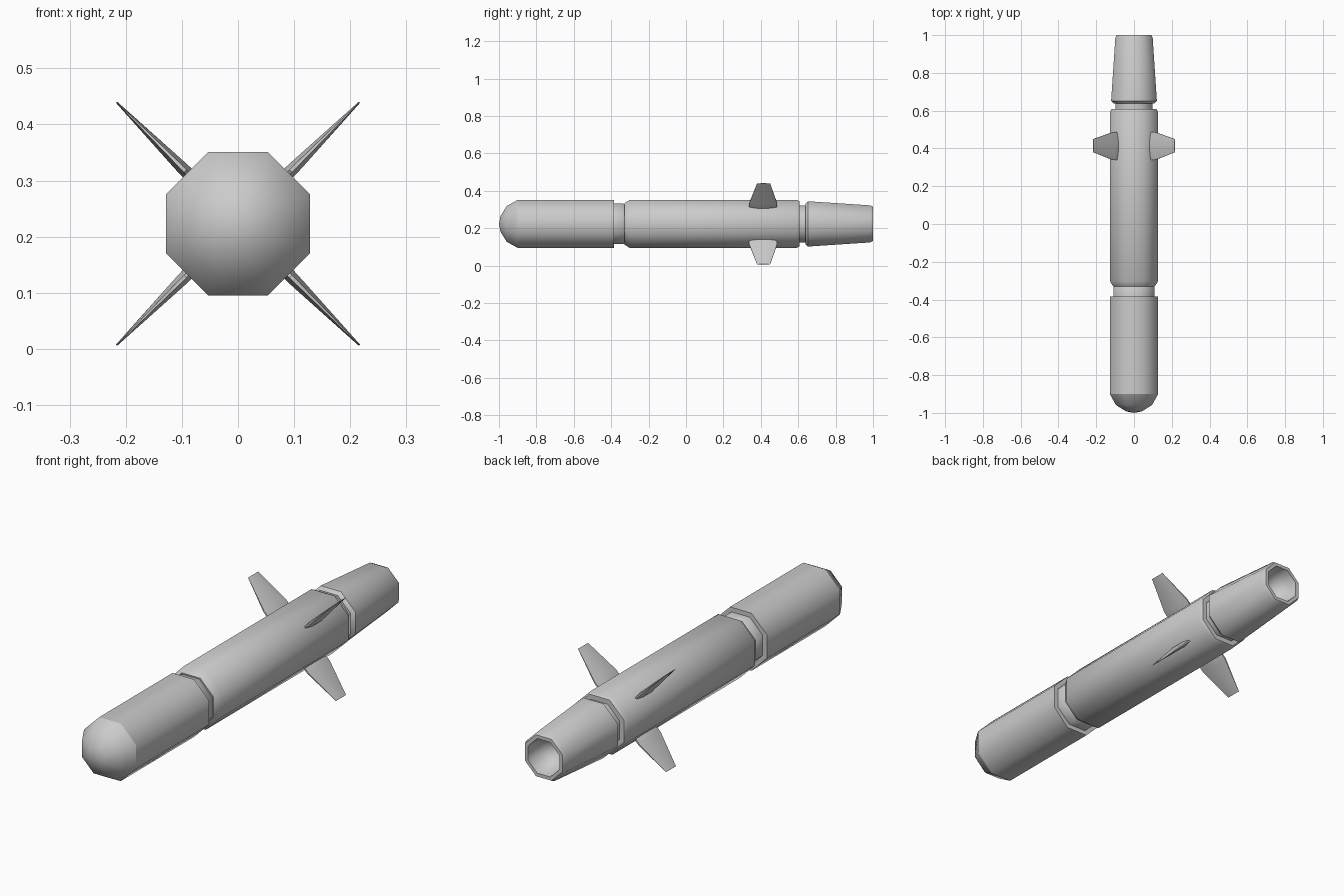
import bpy, math
from mathutils import Matrix

if "Cube" in bpy.data.objects:
    bpy.data.objects.remove(bpy.data.objects["Cube"])

CZ = 0.223                      # height of the long axis
K = 1 / math.cos(math.pi / 8)   # apothem -> corner radius
SIDES = 8


def make(name, verts, faces, angle):
    me = bpy.data.meshes.new(name)
    me.from_pydata(verts, [], faces)
    ob = bpy.data.objects.new(name, me)
    bpy.context.collection.objects.link(ob)
    bpy.ops.object.select_all(action='DESELECT')
    ob.select_set(True)
    bpy.context.view_layer.objects.active = ob
    bpy.ops.object.mode_set(mode='EDIT')
    bpy.ops.mesh.select_all(action='SELECT')
    bpy.ops.mesh.normals_make_consistent(inside=False)
    bpy.ops.object.mode_set(mode='OBJECT')
    bpy.ops.object.shade_smooth_by_angle(angle=math.radians(angle))
    return ob


def lathe(name, profile, angle=47):
    """Octagonal body of revolution along y; profile is (y, apothem)."""
    verts, faces, rings = [], [], []
    for y, r in profile:
        n = 1 if r == 0 else SIDES
        rings.append(list(range(len(verts), len(verts) + n)))
        for i in range(n):
            a = 2 * math.pi * (i + 0.5) / SIDES
            verts.append((r * K * math.cos(a), y, CZ + r * K * math.sin(a)))
    for a, b in zip(rings, rings[1:]):
        for i in range(SIDES):
            j = (i + 1) % SIDES
            q = [a[i % len(a)], a[j % len(a)], b[j % len(b)], b[i % len(b)]]
            faces.append(list(dict.fromkeys(q)))
    return make(name, verts, faces, angle)


# Rounded nose cap and front section (split so the seam stays crisp)
lathe("nose_cap", [(-1.0, 0), (-0.992, 0.042), (-0.958, 0.096), (-0.9, 0.128)])
lathe("front_section", [(-0.9, 0.128), (-0.385, 0.128), (-0.385, 0)])

# Recessed collars between sections
lathe("front_collar", [(-0.39, 0), (-0.39, 0.108), (-0.335, 0.108), (-0.325, 0.1), (-0.325, 0)])
lathe("rear_collar", [(0.6, 0), (0.6, 0.099), (0.65, 0.099), (0.65, 0)])

# Main body with chamfered ends
lathe("main_body", [(-0.33, 0), (-0.33, 0.11), (-0.302, 0.128),
                    (0.592, 0.128), (0.608, 0.12), (0.608, 0)], 46)

# Tapered tail with a hollow bowl nozzle
lathe("tail_nozzle", [(0.638, 0), (0.638, 0.108), (0.652, 0.121), (0.985, 0.099), (1.0, 0.092),
                      (1.0, 0.077), (0.96, 0.072), (0.92, 0.055), (0.895, 0.03), (0.888, 0)], 46)

# Four tapered fins on the diagonals: sections are (radius, y front, y back, half thickness)
SECTIONS = [(0.12, 0.35, 0.475, 0.011), (0.133, 0.338, 0.487, 0.011),
            (0.155, 0.338, 0.487, 0.010), (0.306, 0.38, 0.45, 0.0015)]
for k, name in enumerate(["right_top", "left_top", "left_bottom", "right_bottom"]):
    rot = Matrix.Translation((0, 0, CZ)) @ Matrix.Rotation(-math.radians(45 + 90 * k), 4, 'Y')
    verts, faces = [], []
    for r, y0, y1, t in SECTIONS:
        m0, m1 = y0 + 0.3 * (y1 - y0), y1 - 0.3 * (y1 - y0)
        e = t * 0.3
        for y, w in [(y0, e), (m0, t), (m1, t), (y1, e), (y1, -e), (m1, -t), (m0, -t), (y0, -e)]:
            verts.append(rot @ Matrix.Translation((r, y, w)).translation)
    for s in range(len(SECTIONS) - 1):
        for i in range(8):
            j = (i + 1) % 8
            faces.append([s * 8 + i, s * 8 + j, s * 8 + 8 + j, s * 8 + 8 + i])
    faces += [list(range(8)), list(range(len(verts) - 8, len(verts)))]
    make("fin_" + name, verts, faces, 20)
